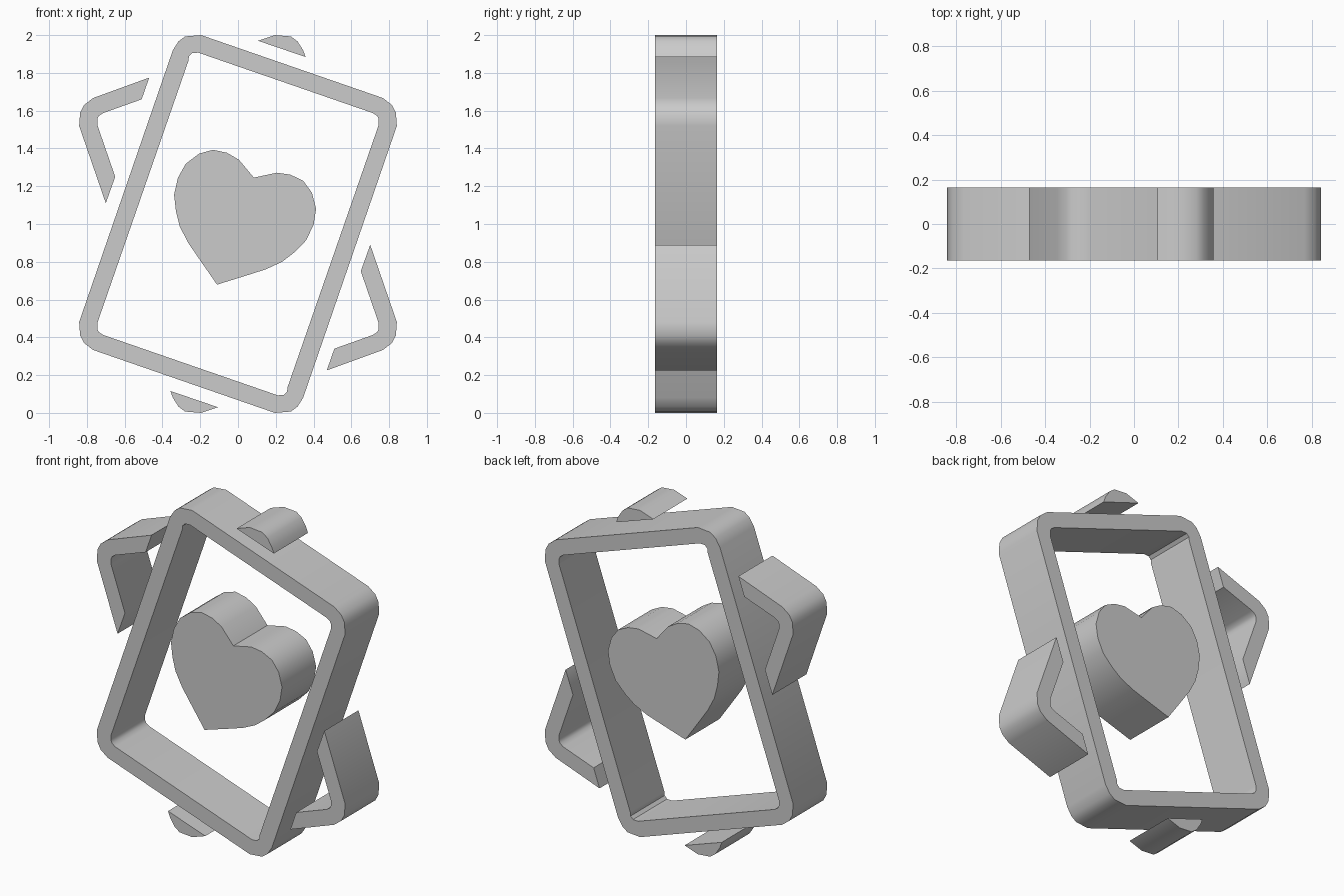
import bpy, bmesh, math
from mathutils import Vector, Matrix

cube = bpy.data.objects.get("Cube")
if cube:
    bpy.data.objects.remove(cube, do_unlink=True)

DEPTH = 0.165
GREY = (0.6, 0.6, 0.6, 1)

grey = bpy.data.materials.new("light grey")
grey.use_nodes = True
grey.diffuse_color = GREY
grey.node_tree.nodes["Principled BSDF"].inputs["Base Color"].default_value = GREY


def half_turn(points):
    """Turn an outline by 180 degrees about the middle of the model."""
    return [(-x, 2 - z) for x, z in points]


def flip(points):
    return [(-x, z) for x, z in points]


def extrude_outline(name, outer, inner=None):
    """Slab with the given front outline; with inner it becomes a ring."""
    bm = bmesh.new()
    a = [bm.verts.new((x, -DEPTH, z)) for x, z in outer]
    if inner:
        b = [bm.verts.new((x, -DEPTH, z)) for x, z in inner]
        n = len(a)
        faces = [bm.faces.new((a[i], a[(i + 1) % n], b[(i + 1) % n], b[i]))
                 for i in range(n)]
    else:
        faces = [bm.faces.new(a)]
    back = bmesh.ops.extrude_face_region(bm, geom=faces, use_keep_orig=True)
    moved = [g for g in back["geom"] if isinstance(g, bmesh.types.BMVert)]
    bmesh.ops.translate(bm, verts=moved, vec=(0, 2 * DEPTH, 0))
    bmesh.ops.recalc_face_normals(bm, faces=bm.faces)
    mesh = bpy.data.meshes.new(name)
    bm.to_mesh(mesh)
    bm.free()
    mesh.materials.append(grey)
    obj = bpy.data.objects.new(name, mesh)
    bpy.context.collection.objects.link(obj)
    bpy.ops.object.select_all(action='DESELECT')
    obj.select_set(True)
    bpy.context.view_layer.objects.active = obj
    bpy.ops.object.shade_smooth_by_angle(angle=math.radians(40))
    return obj


# Rounded corners of the tilted card frame
top_out = [(-0.345, 1.92), (-0.315, 1.967), (-0.28, 1.993), (-0.195, 2.0)]
side_out = [(0.767, 1.667), (0.815, 1.63), (0.836, 1.59), (0.841, 1.519)]
top_in = [(-0.262, 1.865), (-0.26, 1.888), (-0.243, 1.905), (-0.21, 1.907)]
side_in = [(0.715, 1.587), (0.737, 1.572), (0.745, 1.555), (0.745, 1.525)]

# Front card frame
outer = top_out + side_out
inner = top_in + side_in
extrude_outline("front_card_frame", outer + half_turn(outer),
                inner + half_turn(inner))

# Side corners of the card behind, which tilts the other way
corner = ([(-0.47, 1.775)] + flip(side_out) + [(-0.70, 1.11), (-0.65, 1.25)]
          + flip(side_in)[::-1] + [(-0.51, 1.66)])
extrude_outline("rear_card_upper_corner", corner)
extrude_outline("rear_card_lower_corner", half_turn(corner))

# Small tips of the rear card above and below the frame
tip = [(0.106, 1.97)] + flip(top_out)[::-1] + [(0.358, 1.884)]
extrude_outline("rear_card_top_tip", tip)
extrude_outline("rear_card_bottom_tip", half_turn(tip))

# Heart: mirrored half profile, tilted with the front card
half = [(0.135, 0.099), (0.217, 0.16), (0.286, 0.226), (0.331, 0.294),
        (0.37, 0.376), (0.38, 0.467), (0.365, 0.551), (0.316, 0.624),
        (0.253, 0.668), (0.178, 0.677), (0.106, 0.663)]
profile = [(0, 0)] + half + [(0, 0.599)] + flip(half)[::-1]
tilt = Matrix.Rotation(math.radians(-19), 2)
base = Vector((-0.111, 0.679))
extrude_outline("heart", [tuple(tilt @ Vector(p) + base) for p in profile])
